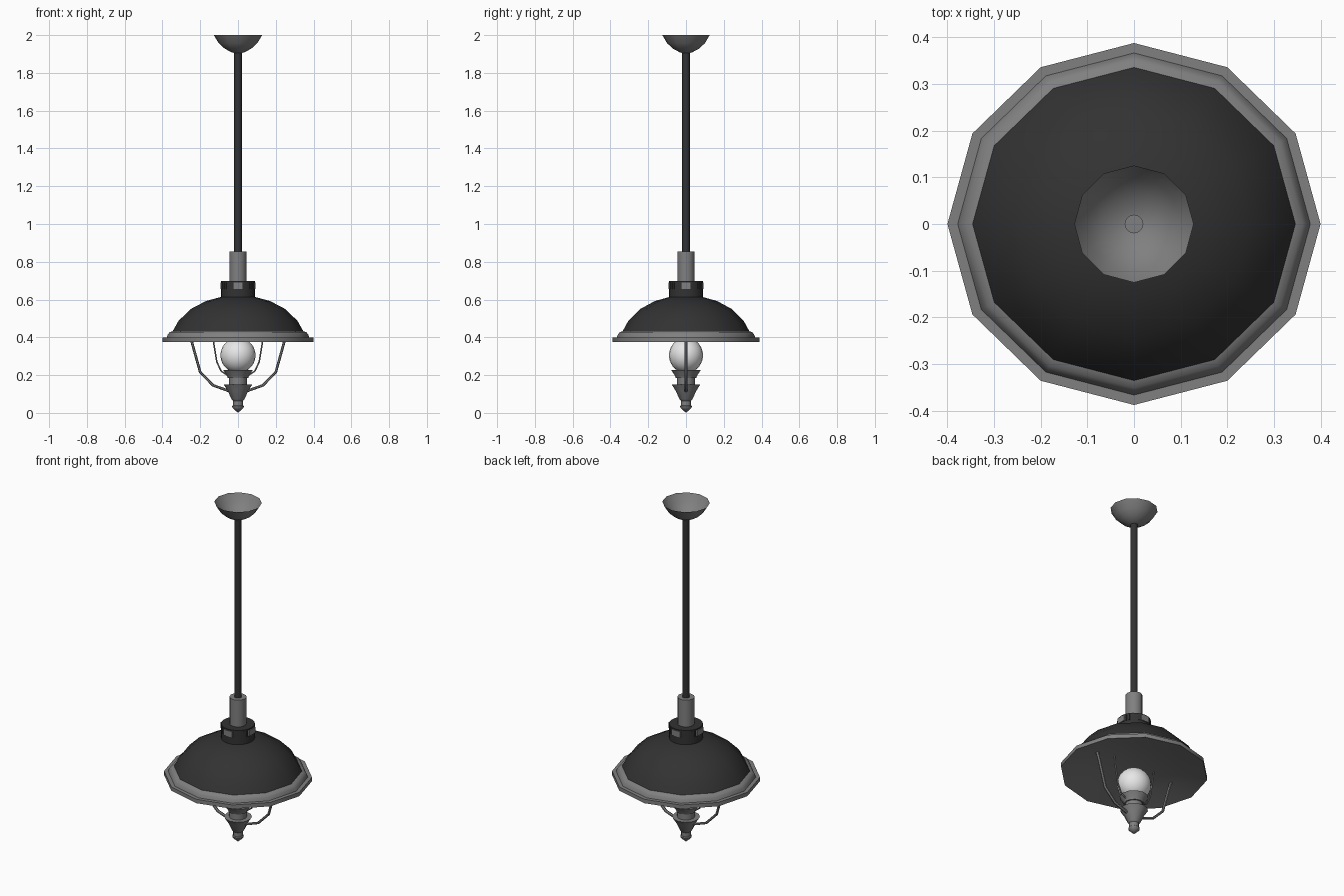
import bpy, bmesh, math
from mathutils import Matrix, Vector

cube = bpy.data.objects.get("Cube")
if cube:
    bpy.data.objects.remove(cube, do_unlink=True)


def material(name, rgb):
    mat = bpy.data.materials.new(name)
    mat.use_nodes = True
    mat.diffuse_color = (*rgb, 1)
    mat.node_tree.nodes["Principled BSDF"].inputs["Base Color"].default_value = (*rgb, 1)
    return mat


DARK = material("dark enamel", (0.032, 0.032, 0.032))
GREY = material("grey metal", (0.215, 0.215, 0.215))
GLASS = material("white glass", (0.8, 0.8, 0.8))


def finish(bm, name, mat, smooth=40):
    mesh = bpy.data.meshes.new(name)
    bm.to_mesh(mesh)
    bm.free()
    mesh.materials.append(mat)
    obj = bpy.data.objects.new(name, mesh)
    bpy.context.collection.objects.link(obj)
    if smooth:
        bpy.ops.object.select_all(action='DESELECT')
        obj.select_set(True)
        bpy.context.view_layer.objects.active = obj
        bpy.ops.object.shade_smooth_by_angle(angle=math.radians(smooth))
    return obj


def lathe(name, profile, mat, sides=12, squash=1.0):
    """Turn a (radius, height) profile about z."""
    bm = bmesh.new()
    verts = [bm.verts.new((r, 0, z)) for r, z in profile]
    edges = [bm.edges.new(pair) for pair in zip(verts, verts[1:])]
    bmesh.ops.spin(bm, geom=verts + edges, cent=(0, 0, 0), axis=(0, 0, 1),
                   angle=math.tau, steps=sides, use_duplicate=False)
    bmesh.ops.remove_doubles(bm, verts=bm.verts, dist=0.0005)
    bmesh.ops.recalc_face_normals(bm, faces=bm.faces)
    bmesh.ops.scale(bm, vec=(1, squash, 1), verts=bm.verts)
    return finish(bm, name, mat)


def tube(name, points, radius, mat, sides=6):
    """Sweep an oval section, deeper in y, along a path in the xz plane."""
    pts = [Vector((x, 0, z)) for x, z in points]
    depth = Vector((0, 1.4, 0))
    bm = bmesh.new()
    rings = []
    for i, p in enumerate(pts):
        along = (pts[min(i + 1, len(pts) - 1)] - pts[max(i - 1, 0)]).normalized()
        across = depth.normalized().cross(along)
        rings.append([bm.verts.new(p + radius * (across * math.cos(a) + depth * math.sin(a)))
                      for a in (math.tau * k / sides for k in range(sides))])
    for low, high in zip(rings, rings[1:]):
        for k in range(sides):
            n = (k + 1) % sides
            bm.faces.new((low[k], low[n], high[n], high[k]))
    bm.faces.new(rings[0])
    bm.faces.new(rings[-1])
    bmesh.ops.recalc_face_normals(bm, faces=bm.faces)
    return finish(bm, name, mat)


def collar_blocks(name, count, size, mat):
    """Set small upright blocks evenly around the top of the collar."""
    bm = bmesh.new()
    for i in range(count):
        place = (Matrix.Rotation(math.tau * i / count, 4, 'Z')
                 @ Matrix.Translation((0.089, 0, 0.673))
                 @ Matrix.Diagonal((*size, 1)))
        bmesh.ops.create_cube(bm, size=1, matrix=place)
    return finish(bm, name, mat, smooth=0)


# Ceiling bowl, open at the top
lathe("ceiling_bowl", [(0, 1.905), (0.03, 1.907), (0.07, 1.928), (0.102, 1.957), (0.128, 2.0)],
      GREY, squash=0.98)

# Hanging rod and its sleeve
lathe("hanging_rod", [(0, 0.8), (0.02, 0.8), (0.02, 1.909), (0, 1.909)], DARK)
lathe("rod_cap", [(0, 1.909), (0.02, 1.909), (0.02, 1.912), (0, 1.912)], GREY)
lathe("rod_sleeve", [(0, 0.66), (0.046, 0.66), (0.046, 0.855), (0, 0.855)], GREY)

# Collar above the shade, with fine ridges and four small plates
lathe("collar", [(0, 0.58), (0.09, 0.58), (0.09, 0.697), (0, 0.697)], DARK, sides=24)
collar_blocks("collar_ridges", 32, (0.006, 0.006, 0.036), DARK)
collar_blocks("collar_plates", 4, (0.009, 0.055, 0.034), GREY)

# Shade dome and rim, closed below by a shallow reflector
lathe("shade_dome", [(0.35, 0.425), (0.315, 0.487), (0.25, 0.55), (0.17, 0.592), (0.09, 0.614), (0, 0.618)],
      DARK, squash=0.97)
lathe("shade_rim", [(0.4, 0.375), (0.4, 0.398), (0.378, 0.398), (0.372, 0.415), (0.362, 0.427), (0.346, 0.432)],
      GREY, squash=0.97)
lathe("reflector", [(0.4, 0.375), (0.26, 0.41), (0.13, 0.432), (0, 0.44)], GREY, squash=0.97)

# Bulb
bm = bmesh.new()
bmesh.ops.create_uvsphere(bm, u_segments=20, v_segments=14, radius=0.093)
bmesh.ops.scale(bm, vec=(1, 0.97, 1), verts=bm.verts)
bmesh.ops.translate(bm, vec=(0, 0, 0.305), verts=bm.verts)
finish(bm, "bulb", GLASS)

# Bulb cup and finial
lathe("bulb_cup", [(0, 0.185), (0.054, 0.185), (0.06, 0.2), (0.078, 0.226), (0, 0.226)], GREY)
lathe("finial_neck", [(0.047, 0.14), (0.047, 0.187)], GREY)
lathe("finial", [(0, 0), (0.03, 0.028), (0.031, 0.036), (0.026, 0.04), (0.026, 0.064),
                 (0.035, 0.074), (0.055, 0.118), (0.075, 0.149), (0, 0.149)], GREY)

# Cage wires on both sides, running up into the reflector
outer = [(0.257, 0.412), (0.245, 0.377), (0.2, 0.215), (0.132, 0.146), (0.045, 0.115)]
inner = [(0.136, 0.433), (0.13, 0.377), (0.112, 0.27), (0.09, 0.222), (0.05, 0.195)]
for side, s in (("left", 1), ("right", -1)):
    tube("outer_wire_" + side, [(s * x, z) for x, z in outer], 0.007, GREY)
    tube("inner_wire_" + side, [(s * x, z) for x, z in inner], 0.004, GREY)
